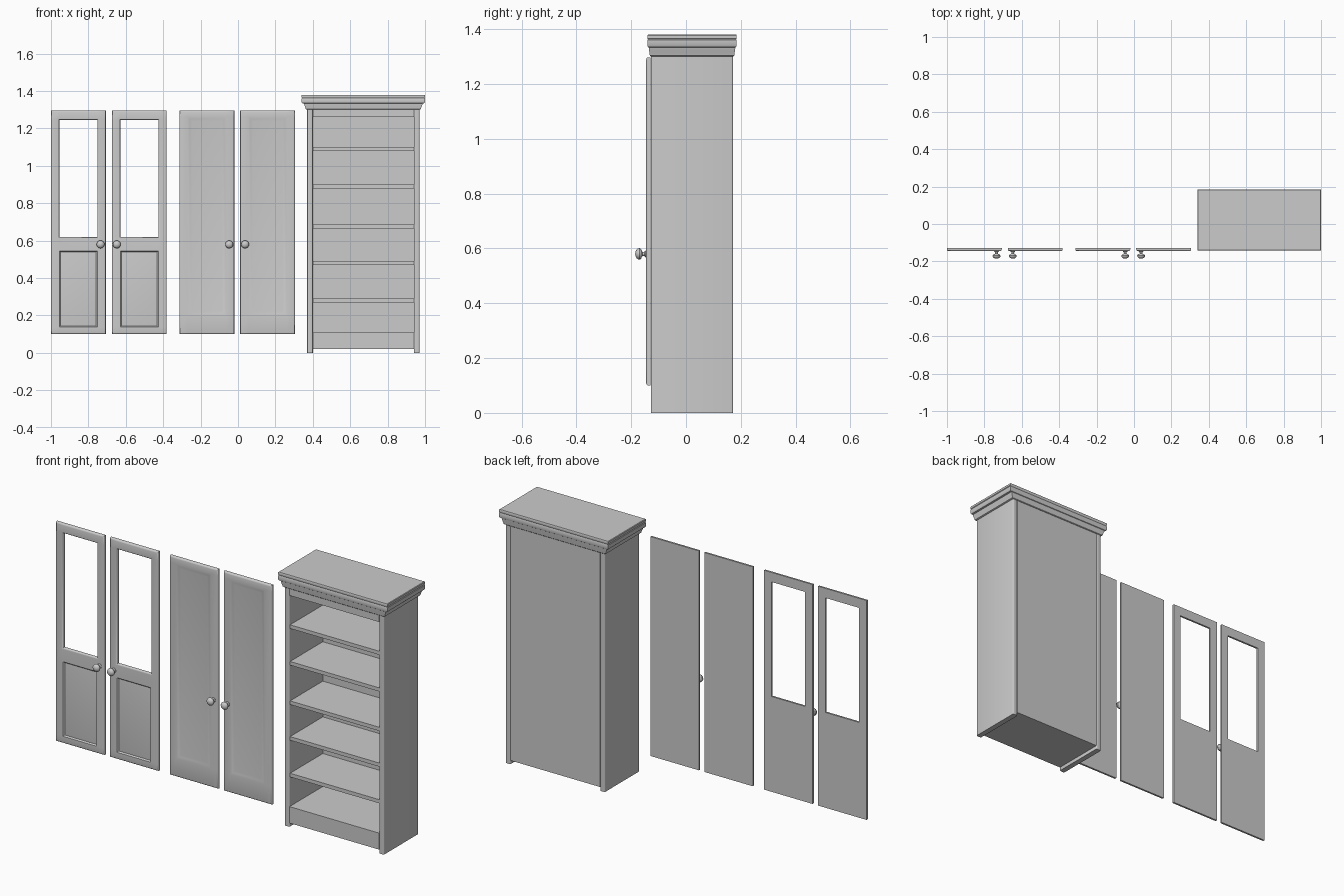
import bpy, bmesh, math
from mathutils import Vector

if "Cube" in bpy.data.objects:
    bpy.data.objects.remove(bpy.data.objects["Cube"])

FRONT, BACK = -0.128, 0.172      # cabinet body depth range
X0, X1 = 0.37, 0.97              # cabinet body width range


def finish(bm, name):
    bmesh.ops.recalc_face_normals(bm, faces=bm.faces[:])
    me = bpy.data.meshes.new(name)
    bm.to_mesh(me)
    bm.free()
    ob = bpy.data.objects.new(name, me)
    bpy.context.collection.objects.link(ob)
    bpy.ops.object.select_all(action='DESELECT')
    ob.select_set(True)
    bpy.context.view_layer.objects.active = ob
    bpy.ops.object.shade_smooth_by_angle(angle=math.radians(35))
    return ob


def box(name, lo, hi, bevel=0.0):
    bm = bmesh.new()
    bmesh.ops.create_cube(bm, size=1)
    lo, hi = Vector(lo), Vector(hi)
    for v in bm.verts:
        v.co = [lo[k] + (v.co[k] + 0.5) * (hi[k] - lo[k]) for k in range(3)]
    if bevel:   # round the vertical edges only
        es = [e for e in bm.edges if abs(e.verts[0].co.z - e.verts[1].co.z) > 1e-4]
        bmesh.ops.bevel(bm, geom=es, offset=bevel, segments=3, profile=0.5, affect='EDGES')
    return finish(bm, name)


def crown(name, profile):
    # rectangular rings with overhang (x, y) at height z
    bm = bmesh.new()
    rings = []
    for ox, oy, z in profile:
        a, b, c, d = X0 - ox, X1 + ox, FRONT - oy, BACK + oy
        rings.append([bm.verts.new((x, y, z)) for x, y in ((a, c), (b, c), (b, d), (a, d))])
    for r, s in zip(rings, rings[1:]):
        for i in range(4):
            j = (i + 1) % 4
            bm.faces.new((r[i], r[j], s[j], s[i]))
    bm.faces.new(rings[0])
    bm.faces.new(rings[-1])
    return finish(bm, name)


def door(name, x, xs, zs, holes, panels, yf=-0.145, yb=-0.129):
    # slab split into cells; cells can be open (holes) or inset (panels)
    bm = bmesh.new()
    V = {(i, j, s): bm.verts.new((x + px, y, pz))
         for i, px in enumerate(xs) for j, pz in enumerate(zs)
         for s, y in enumerate((yf, yb))}
    nx, nz = len(xs) - 1, len(zs) - 1
    cells = {(i, j) for i in range(nx) for j in range(nz)} - set(holes)
    fronts = {}
    for i, j in cells:
        q = ((i, j), (i + 1, j), (i + 1, j + 1), (i, j + 1))
        fronts[i, j] = bm.faces.new([V[a + (0,)] for a in q])
        bm.faces.new([V[a + (1,)] for a in reversed(q)])
        for k, n in enumerate(((i, j - 1), (i + 1, j), (i, j + 1), (i - 1, j))):
            if n not in cells:
                a, b = q[k], q[(k + 1) % 4]
                bm.faces.new((V[a + (0,)], V[a + (1,)], V[b + (1,)], V[b + (0,)]))
    for v in [v for v in bm.verts if not v.link_faces]:
        bm.verts.remove(v)
    bmesh.ops.recalc_face_normals(bm, faces=bm.faces[:])
    bm.normal_update()
    rims = [e for e in bm.edges if all(abs(v.co.y - yf) < 1e-5 for v in e.verts)
            and any(abs(f.normal.y) < 0.1 for f in e.link_faces)]
    for cell, steps in panels:
        for t, d in steps:
            bmesh.ops.inset_region(bm, faces=[fronts[cell]], thickness=t, depth=d,
                                   use_even_offset=True)
    bmesh.ops.bevel(bm, geom=rims, offset=0.008, segments=3, profile=0.5, affect='EDGES')
    return finish(bm, name)


def knob(name, x, z):
    # turned profile: (radius, y)
    prof = [(0.013, -0.144), (0.013, -0.147), (0.008, -0.151), (0.007, -0.158),
            (0.011, -0.161), (0.018, -0.164), (0.021, -0.169), (0.020, -0.175),
            (0.016, -0.180), (0.009, -0.184), (0.0, -0.1855)]
    bm = bmesh.new()
    vs = [bm.verts.new((x + r, y, z)) for r, y in prof]
    es = [bm.edges.new(p) for p in zip(vs, vs[1:])]
    bmesh.ops.spin(bm, geom=vs + es, cent=(x, 0, z), axis=(0, 1, 0),
                   angle=math.tau, steps=24)
    bmesh.ops.remove_doubles(bm, verts=bm.verts[:], dist=1e-5)
    return finish(bm, name)


# Cabinet carcass
T = 0.03
for side, a in (("left", X0), ("right", X1 - T)):
    box(side + "_side_panel", (a, FRONT, 0), (a + T, BACK, 1.31), 0.006)
IN0, IN1 = X0 + T, X1 - T
box("base_plinth", (IN0, FRONT + 0.001, 0.02), (IN1, BACK - 0.001, 0.11))
box("top_rail", (IN0, FRONT + 0.001, 1.262), (IN1, BACK - 0.001, 1.31))
box("back_panel", (IN0, BACK - 0.012, 0.10), (IN1, BACK - 0.001, 1.27))

# Shelves
for n, top in enumerate((0.29, 0.49, 0.685, 0.90, 1.10)):
    box(f"shelf_{n + 1}", (IN0, FRONT + 0.006, top - 0.02), (IN1, BACK - 0.012, top))

# Crown moulding
crown("crown_moulding", [
    (0.002, 0.001, 1.300), (0.008, 0.004, 1.303), (0.010, 0.005, 1.312),
    (0.015, 0.007, 1.324), (0.017, 0.008, 1.333), (0.026, 0.011, 1.335),
    (0.030, 0.013, 1.341), (0.030, 0.013, 1.360), (0.027, 0.011, 1.363),
    (0.030, 0.013, 1.366), (0.030, 0.013, 1.377), (0.027, 0.011, 1.380)])

# Doors: a pair with windows and a pair with full panels
W = 0.293
for side, x, kx in (("left", -1.0, -0.735), ("right", -0.674, -0.648)):
    door(side + "_window_door", x, (0, 0.045, W - 0.045, W),
         (0.10, 0.138, 0.545, 0.62, 1.245, 1.297),
         holes=[(1, 3)], panels=[((1, 1), ((0.006, -0.007), (0.012, 0.002)))])
    knob(side + "_window_door_knob", kx, 0.58)
for side, x, kx in (("left", -0.313, -0.047), ("right", 0.012, 0.038)):
    door(side + "_panel_door", x, (0, 0.043, W - 0.043, W), (0.10, 0.20, 1.262, 1.297),
         holes=[], panels=[((1, 1), ((0.012, -0.003), (0.012, -0.002)))])
    knob(side + "_panel_door_knob", kx, 0.58)
